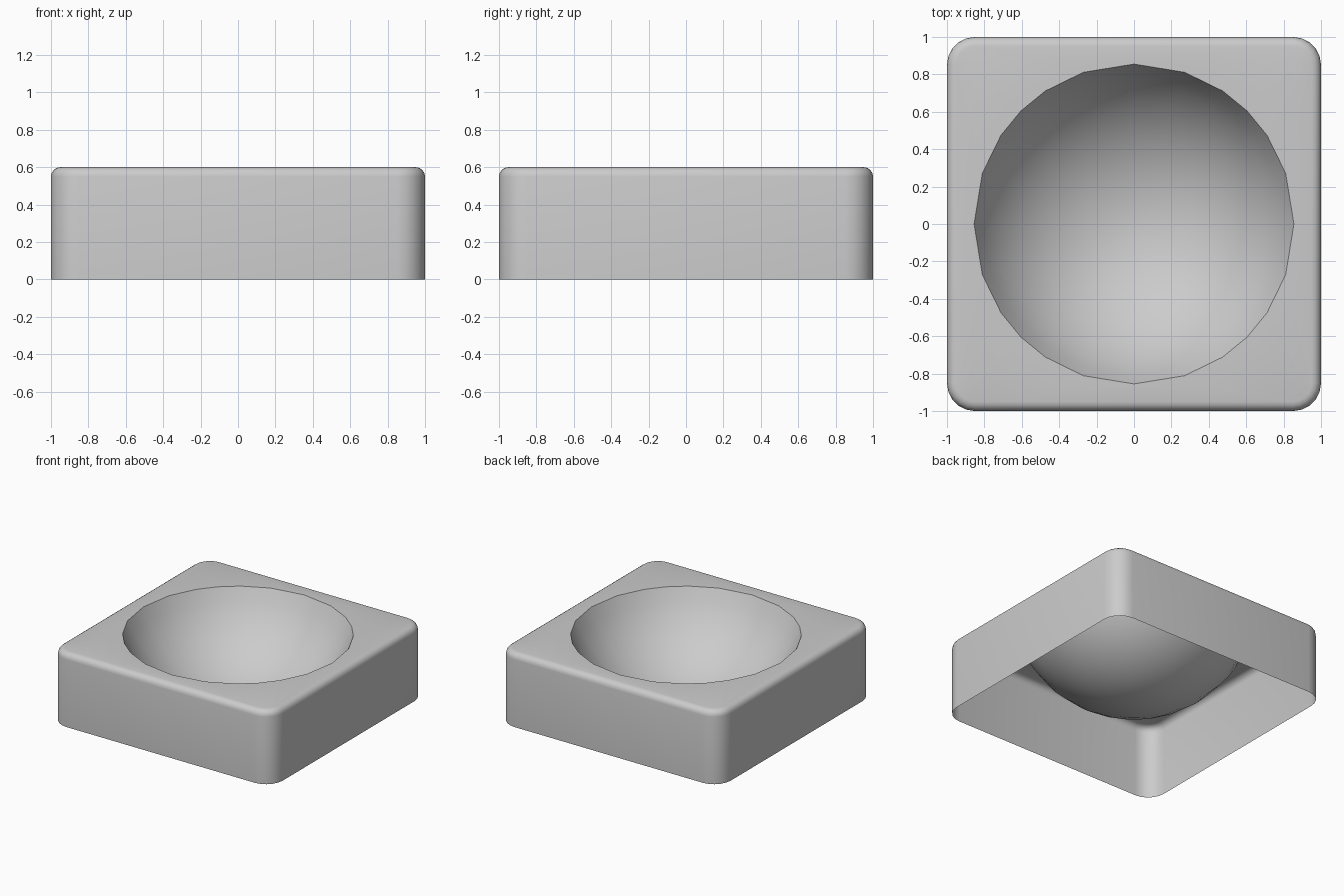
import bpy, bmesh
from math import sin, cos, pi, atan2, radians, asin, hypot

if "Cube" in bpy.data.objects:
    bpy.data.objects.remove(bpy.data.objects["Cube"])

CORNER, EDGE, TOP = 0.15, 0.05, 0.6
RIM, DEPTH = 0.855, 0.57
R = (RIM ** 2 + DEPTH ** 2) / (2 * DEPTH)      # radius of the spherical bowl

bm = bmesh.new()


def outline(inset, z):
    # rounded square, six points per corner
    pts = []
    for q in range(4):
        c = q * pi / 2
        sx, sy = (1, -1, -1, 1)[q], (1, 1, -1, -1)[q]
        for i in range(6):
            a = c + i * pi / 10
            r = CORNER - inset
            pts.append(bm.verts.new((sx * (1 - CORNER) + r * cos(a),
                                     sy * (1 - CORNER) + r * sin(a), z)))
    return pts


# rim angles come from a square grid with six steps per side
quarter = [atan2(k, 3) for k in range(3)] + [pi / 2 - atan2(k, 3) for k in (3, 2, 1)]
angles = [q * pi / 2 + a for q in range(4) for a in quarter]


def circle(r, z):
    return [bm.verts.new((r * cos(a), r * sin(a), z)) for a in angles]


# outer walls and rounded top edge
rings = [outline(0, 0), outline(0, TOP - EDGE)]
for i in range(1, 5):
    a = i * pi / 8
    rings.append(outline(EDGE * (1 - cos(a)), TOP - EDGE + EDGE * sin(a)))

# bowl from the rim down
span = asin(RIM / R)
steps = 10
for i in range(steps):
    t = span * (1 - i / steps)
    rings.append(circle(R * sin(t), TOP - DEPTH + R * (1 - cos(t))))

for lo, hi in zip(rings, rings[1:]):
    for i in range(24):
        j = (i + 1) % 24
        bm.faces.new((lo[i], lo[j], hi[j], hi[i]))

# bowl bottom
pole = bm.verts.new((0, 0, TOP - DEPTH))
last = rings[-1]
for i in range(24):
    bm.faces.new((last[i], last[(i + 1) % 24], pole))

mesh = bpy.data.meshes.new("bowl_block")
bm.to_mesh(mesh)
bm.free()
block = bpy.data.objects.new("bowl_block", mesh)
bpy.context.collection.objects.link(block)
bpy.context.view_layer.objects.active = block
block.select_set(True)
bpy.ops.object.shade_smooth_by_angle(angle=radians(35))
